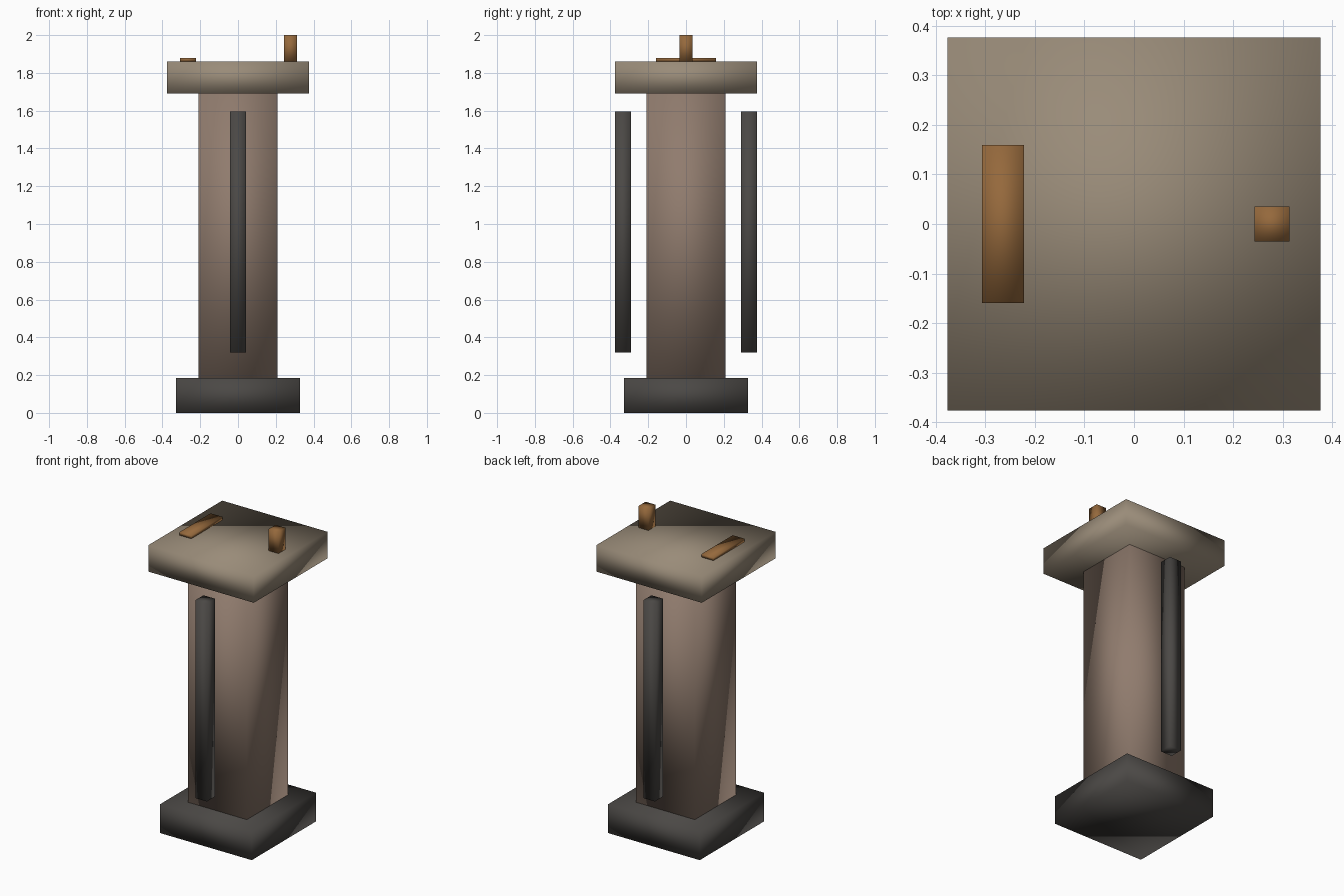
import bpy

if "Cube" in bpy.data.objects:
    bpy.data.objects.remove(bpy.data.objects["Cube"])


def material(name, rgb):
    mat = bpy.data.materials.new(name)
    mat.diffuse_color = (*rgb, 1.0)
    mat.use_nodes = True
    mat.node_tree.nodes["Principled BSDF"].inputs["Base Color"].default_value = mat.diffuse_color
    return mat


def block(name, centre, size, z_range, mat):
    """Softly shaded box given by its plan centre, plan size and height range."""
    z0, z1 = z_range
    bpy.ops.mesh.primitive_cube_add(size=1, location=(*centre, (z0 + z1) / 2))
    obj = bpy.context.object
    obj.name = name
    obj.scale = (*size, z1 - z0)
    bpy.ops.object.transform_apply(location=False, rotation=False, scale=True)
    bpy.ops.object.shade_smooth()
    obj.data.materials.append(mat)
    return obj


dark = material("dark_metal", (0.07, 0.065, 0.06))
stone = material("warm_stone", (0.28, 0.20, 0.155))
tan = material("tan_stone", (0.32, 0.26, 0.19))
bronze = material("bronze", (0.30, 0.14, 0.045))

# Pedestal: foot, shaft and cap slab
block("base", (0, 0), (0.654, 0.654), (0, 0.185), dark)
block("column", (0, 0), (0.42, 0.42), (0.185, 1.69), stone)
block("cap", (0, 0), (0.752, 0.752), (1.69, 1.86), tan)

# Free-standing rods in front of and behind the shaft
for name, side in (("front_rod", -1), ("back_rod", 1)):
    block(name, (0, side * 0.334), (0.083, 0.083), (0.32, 1.595), dark)

# Fittings on top of the cap
block("top_plate", (-0.264, 0), (0.085, 0.318), (1.86, 1.88), bronze)
block("top_peg", (0.278, 0), (0.07, 0.07), (1.86, 2.0), bronze)
